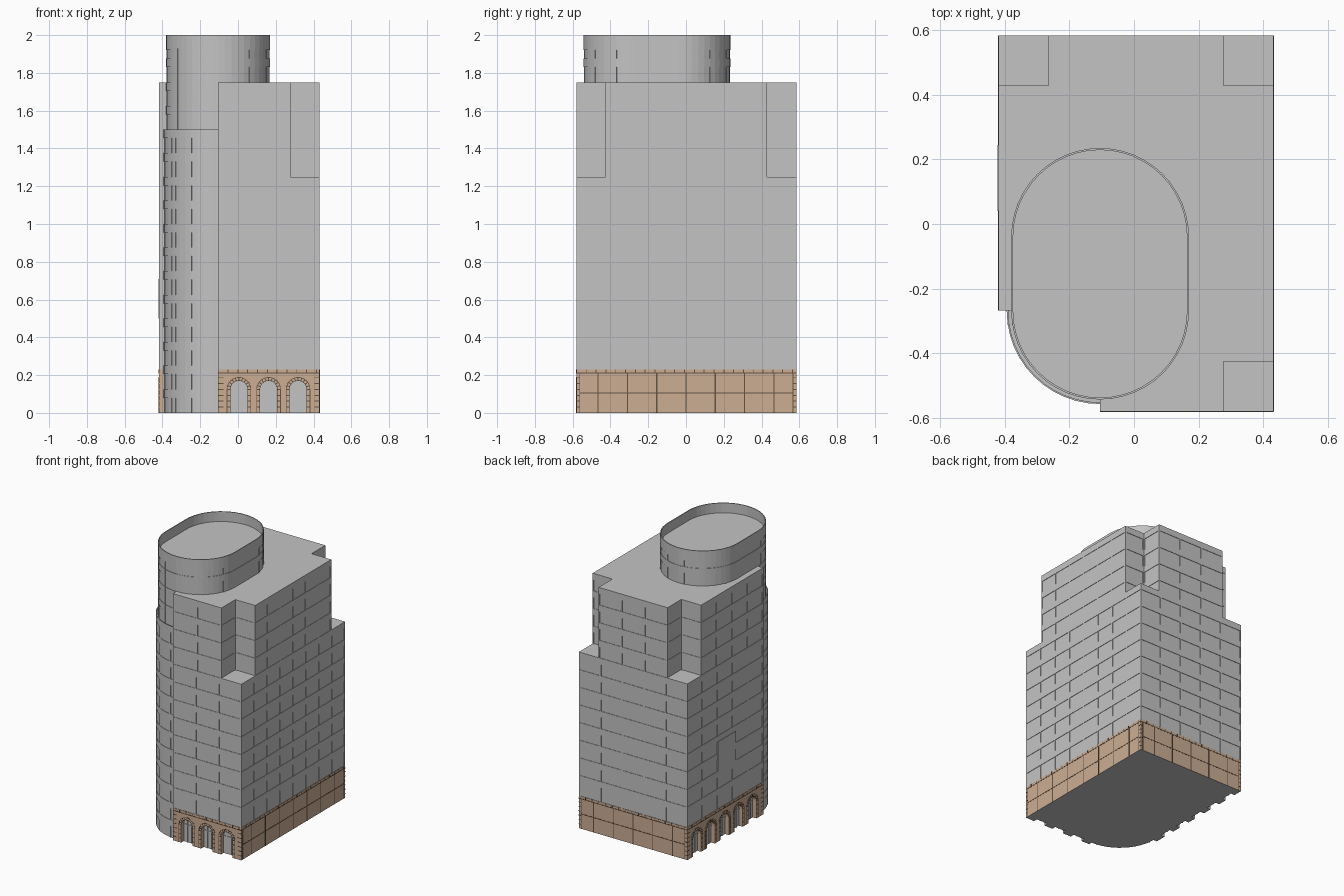
import bpy, bmesh, math
from mathutils import Vector

if "Cube" in bpy.data.objects:
    bpy.data.objects.remove(bpy.data.objects["Cube"])

def material(name, rgb):
    m = bpy.data.materials.new(name)
    m.diffuse_color = (*rgb, 1)
    m.use_nodes = True
    m.node_tree.nodes["Principled BSDF"].inputs["Base Color"].default_value = m.diffuse_color
    return m

GREY = material("grey_facade", (0.55, 0.55, 0.55))
STONE = material("tan_stone", (0.60, 0.42, 0.295))
JOINT = material("dark_joint", (0.13, 0.085, 0.055))

def finish(name, bm, *mats):
    bmesh.ops.recalc_face_normals(bm, faces=bm.faces)
    me = bpy.data.meshes.new(name)
    for m in mats:
        me.materials.append(m)
    if len(mats) > 1:  # underside takes the second colour
        for f in bm.faces:
            if f.normal.z < -0.9 and f.calc_center_median().z < 0.001:
                f.material_index = 1
    bm.to_mesh(me)
    bm.free()
    ob = bpy.data.objects.new(name, me)
    bpy.context.collection.objects.link(ob)
    return ob

def extrude(bm, pts, vec):
    f = bm.faces.new([bm.verts.new(p) for p in pts])
    r = bmesh.ops.extrude_face_region(bm, geom=[f], use_keep_orig=True)
    bmesh.ops.translate(bm, vec=vec, verts=[v for v in r["geom"] if isinstance(v, bmesh.types.BMVert)])

def prism(bm, poly, z0, z1):
    extrude(bm, [(x, y, z0) for x, y in poly], (0, 0, z1 - z0))

def inset(poly, d):
    """Mitred inward offset of a counter-clockwise outline."""
    out = []
    for i, p in enumerate(poly):
        p = Vector(p)
        a = (p - Vector(poly[i - 1])).normalized()
        b = (Vector(poly[(i + 1) % len(poly)]) - p).normalized()
        na, nb = Vector((-a.y, a.x)), Vector((-b.y, b.x))
        out.append(tuple(p + (na + nb) * d / (1 + na.dot(nb))))
    return out

def arc(cx, cy, r, a0, a1, n):
    return [(cx + r * math.cos(math.radians(a0 + (a1 - a0) * i / n)),
             cy + r * math.sin(math.radians(a0 + (a1 - a0) * i / n))) for i in range(n + 1)]

X0, X1, Y0, Y1 = -0.419, 0.432, -0.58, 0.584
CX, CY, S = -0.105, -0.268, 0.155
BASE, FLOOR, STEP = 0.23, 0.125, 0.003
lower = [(CX, Y0), (X1, Y0), (X1, Y1), (X0, Y1), (X0, CY), (CX, CY)]
upper = [(CX, Y0), (X1 - S, Y0), (X1 - S, Y0 + S), (X1, Y0 + S), (X1, Y1 - S), (X1 - S, Y1 - S),
         (X1 - S, Y1), (X0 + S, Y1), (X0 + S, Y1 - S), (X0, Y1 - S), (X0, CY), (CX, CY)]

def mullion(bm, p, d, u, z0, z1, w=0.008, t=STEP):
    n = Vector((d.y, -d.x))
    c = p + d * u
    prism(bm, [c - d * w / 2, c + d * w / 2, c + d * w / 2 - n * t * 2, c - d * w / 2 - n * t * 2], z0, z1)

# Straight tower: recessed glazing, floor bands and mullions
def tower(name, poly, z0, z1, first, last):
    bm = bmesh.new()
    prism(bm, inset(poly, STEP), z0, z1 - 0.01)
    finish(name + "_glazing", bm, GREY)
    bm = bmesh.new()
    for k in range(first, last + 1):
        prism(bm, poly, k * FLOOR - 0.045, k * FLOOR)
    finish(name + "_floor_bands", bm, GREY)
    bm = bmesh.new()
    for i, p in enumerate(poly[:-2]):
        a, b = Vector(p), Vector(poly[i + 1])
        L, d = (b - a).length, (b - a).normalized()
        n = max(1, round(L / S))
        for j in range(n + 1):
            u = min(max(L * j / n, 0.004), L - 0.004)
            mullion(bm, a, d, u, z0, z1 - 0.01)
    finish(name + "_mullions", bm, GREY)

tower("lower_tower", lower, BASE, 1.25, 3, 10)
tower("upper_tower", upper, 1.24, 1.75, 11, 14)

# Rounded corner bay, ground to 1.5
def sector(r):
    return arc(CX, CY, r, 180, 270, 12) + [(CX + 0.03, CY - r), (CX + 0.03, CY + 0.03), (CX - r, CY + 0.03)]

R = 0.289
bm = bmesh.new()
prism(bm, sector(R - STEP), 0, 1.46)
finish("corner_bay_glazing", bm, GREY)
bm = bmesh.new()
for k in range(1, 12):
    prism(bm, sector(R), k * FLOOR - 0.045, k * FLOOR)
prism(bm, arc(CX, CY, R, 180, 270, 12) + arc(CX, CY, R - 0.005, 270, 180, 12), 1.455, 1.5)
finish("corner_bay_bands", bm, GREY)
bm = bmesh.new()
for a in (188, 210, 218, 240, 262):
    t = math.radians(a)
    p = Vector((CX + R * math.cos(t), CY + R * math.sin(t)))
    mullion(bm, p, Vector((-math.sin(t), math.cos(t))), 0, 0, 1.46)
finish("corner_bay_mullions", bm, GREY)

# Stadium-shaped crown with thin parapet
def stadium(r):
    return arc(CX, -0.04, r, 0, 180, 24) + arc(CX, CY, r, 180, 360, 24)

RC = 0.275
bm = bmesh.new()
prism(bm, stadium(RC - STEP), 1.4, 1.93)
finish("crown_core", bm, GREY)
bm = bmesh.new()
for k in (13, 14, 15):
    prism(bm, stadium(RC), k * FLOOR - 0.045, k * FLOOR)
finish("crown_bands", bm, GREY)
bm = bmesh.new()
loops = [[bm.verts.new((x, y, z)) for x, y in stadium(r)]
         for r, z in ((RC, 1.92), (RC, 2.0), (RC - 0.006, 2.0), (RC - 0.006, 1.92))]
for a, b in zip(loops, loops[1:] + loops[:1]):
    for i in range(len(a)):
        j = (i + 1) % len(a)
        bm.faces.new((a[i], a[j], b[j], b[i]))
finish("crown_parapet", bm, GREY)
bm = bmesh.new()
for a in range(0, 360, 30):
    t = math.radians(a + 8)
    cy = -0.04 if a < 180 else CY
    p = Vector((CX + RC * math.cos(t), cy + RC * math.sin(t)))
    mullion(bm, p, Vector((-math.sin(t), math.cos(t))), 0, 1.4, 1.93)
finish("crown_mullions", bm, GREY)

# Stone base: core, four walls, painted joints
DEPTH, HALF, SPRING, OUTER = 0.03, 0.045, 0.125, 0.063
bm = bmesh.new()
prism(bm, inset(lower, DEPTH)[:4] + [(X0 + DEPTH, CY + 0.002), (CX + DEPTH, CY + 0.002)], 0, BASE - 0.002)
finish("base_core", bm, GREY)

def base_wall(name, p, d, L, arches):
    p, d = Vector(p), Vector(d)
    n = Vector((d.y, -d.x))
    def at(u, z, out=0.0):
        q = p + d * u + n * out
        return (q.x, q.y, z)
    # wall with arched openings
    outline = [(0, 0)]
    for c in arches:
        outline += [(c - HALF, 0)] + arc(c, SPRING, HALF, 180, 0, 12) + [(c + HALF, 0)]
    outline += [(L, 0), (L, BASE), (0, BASE)]
    bm = bmesh.new()
    extrude(bm, [at(u, z) for u, z in outline], (-n.x * DEPTH, -n.y * DEPTH, 0))
    finish(name + "_wall", bm, STONE, GREY)
    # joints as thin dark plates
    bm = bmesh.new()
    def bar(a, b, w=0.006):
        a, b = Vector(a), Vector(b)
        s = (b - a).normalized() * w / 2
        s = Vector((-s.y, s.x))
        extrude(bm, [at(*q, 0.0012) for q in (a - s, b - s, b + s, a + s)],
                (-n.x * 0.001, -n.y * 0.001, 0))
    bar((0, 0.212), (L, 0.212))
    for i in range(1, int(L / 0.052) + 1):
        bar((i * 0.052, 0.212), (i * 0.052, BASE), 0.005)
    q = 0.028 if arches else 0.018
    for i in range(1, 7):
        bar((0, i * 0.031), (q, i * 0.031), 0.005)
        bar((L - q, i * 0.031), (L, i * 0.031), 0.005)
    if not arches:
        bar((q, 0.105), (L - q, 0.105))
        bar((q, 0), (q, 0.212), 0.004)
        bar((L - q, 0), (L - q, 0.212), 0.004)
        u = 0.115
        while u < L - 0.05:
            bar((u, 0), (u, 0.212))
            u += S
    for c in arches:
        ring = [(c - OUTER, 0)] + arc(c, SPRING, OUTER, 180, 0, 12) + [(c + OUTER, 0)]
        for a, b in zip(ring, ring[1:]):
            bar(a, b, 0.004)
        for k in range(11):
            t = math.radians(18 * k)
            e = Vector((math.cos(t), math.sin(t)))
            o = Vector((c, SPRING))
            bar(o + e * HALF, o + e * OUTER, 0.005)
        for s in (-1, 1):
            for k in range(1, 4):
                bar((c + s * HALF, k * 0.031), (c + s * OUTER, k * 0.031), 0.005)
    finish(name + "_joints", bm, JOINT)
    # window bars inside the arches
    if arches:
        bm = bmesh.new()
        for c in arches:
            for u in (-0.016, 0.016):
                mullion(bm, p - n * (DEPTH - 0.004), d, c + u, 0, 0.16, 0.005)
            mullion(bm, p - n * (DEPTH - 0.004), d, c, 0.12, 0.126, 2 * HALF)
        finish(name + "_window_bars", bm, GREY)

base_wall("front", (CX, Y0), (1, 0), X1 - CX, [0.11, 0.267, 0.423])
base_wall("right", (X1, Y0), (0, 1), Y1 - Y0, [])
base_wall("back", (X1, Y1), (-1, 0), X1 - X0, [])
base_wall("left", (X0, Y1), (0, -1), Y1 - CY, [0.11 + S * k for k in range(5)])

# Flat panel on the left facade
bm = bmesh.new()
prism(bm, [(X0 - 0.003, 0.04), (X0 + 0.01, 0.04), (X0 + 0.01, 0.245), (X0 - 0.003, 0.245)], 0.5, 0.71)
finish("left_wall_panel", bm, GREY)
